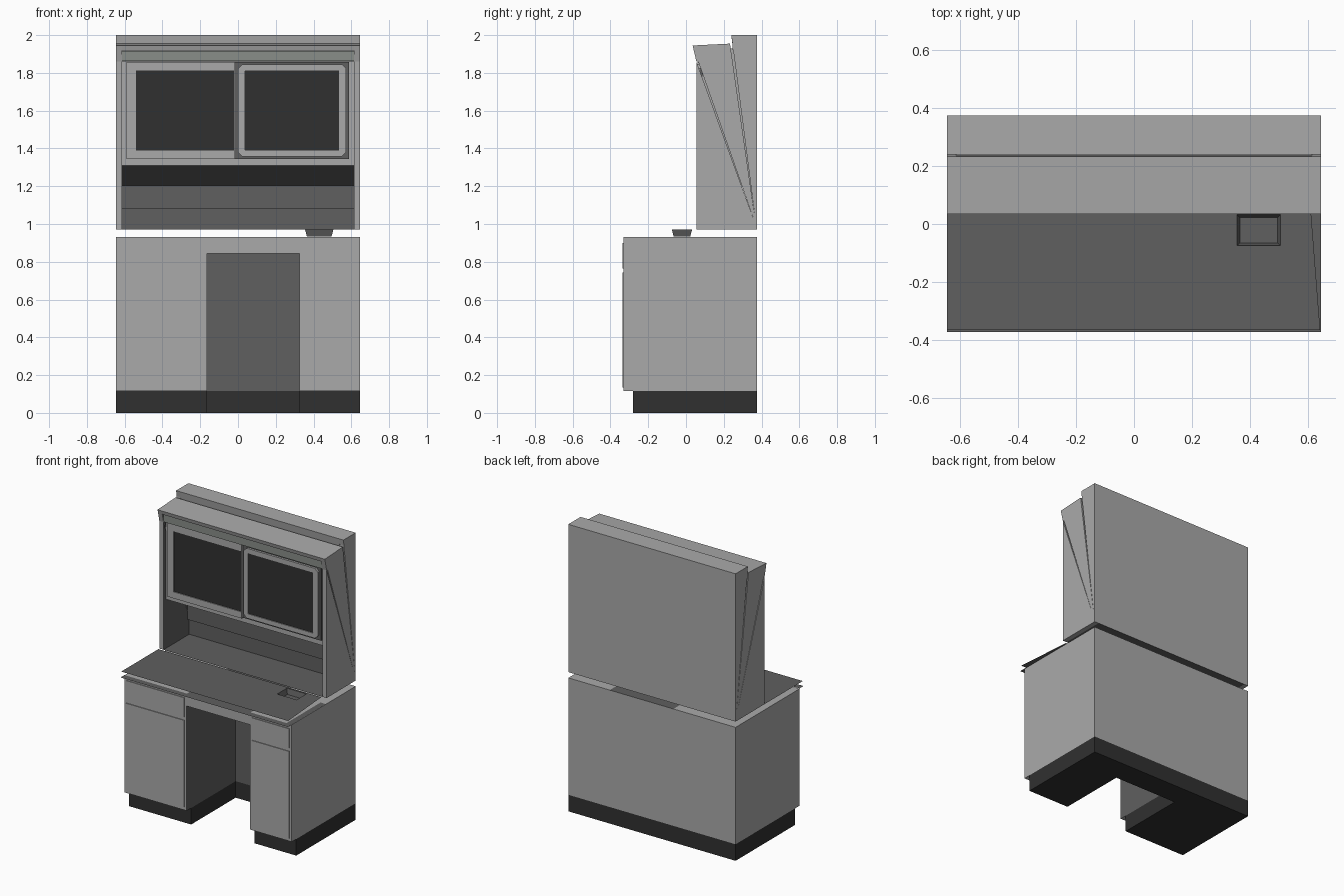
import bpy, bmesh
from mathutils import Vector

cube = bpy.data.objects.get("Cube")
if cube:
    bpy.data.objects.remove(cube)


def material(name, r, g, b):
    m = bpy.data.materials.new(name)
    m.use_nodes = True
    m.diffuse_color = (r, g, b, 1)
    m.node_tree.nodes["Principled BSDF"].inputs["Base Color"].default_value = (r, g, b, 1)
    return m


LIGHT = material("light grey laminate", 0.4, 0.4, 0.4)
MID = material("mid grey worktop", 0.115, 0.115, 0.115)
DARK = material("dark charcoal", 0.03, 0.03, 0.03)
LENS = material("lamp lens grey", 0.25, 0.27, 0.25)


def finish(name, bm, mats, rule=None, recalc=True):
    """Turn a bmesh into an object; rule picks the material from a face."""
    if recalc:
        bmesh.ops.recalc_face_normals(bm, faces=bm.faces)
    bm.normal_update()
    if rule:
        for f in bm.faces:
            f.material_index = int(rule(f))
    mesh = bpy.data.meshes.new(name)
    bm.to_mesh(mesh)
    bm.free()
    for m in mats:
        mesh.materials.append(m)
    ob = bpy.data.objects.new(name, mesh)
    bpy.context.collection.objects.link(ob)
    return ob


def box(name, x, y, z, mats, rule=None):
    bm = bmesh.new()
    bmesh.ops.create_cube(bm, size=1)
    for v in bm.verts:
        v.co = Vector([a[0] + (c + 0.5) * (a[1] - a[0]) for a, c in zip((x, y, z), v.co)])
    return finish(name, bm, mats, rule)


def extrude_x(name, profile, x0, x1, mats, rule=None):
    """Sweep a (y, z) outline from x0 to x1."""
    bm = bmesh.new()
    face = bm.faces.new([bm.verts.new((x0, y, z)) for y, z in profile])
    out = bmesh.ops.extrude_face_region(bm, geom=[face])["geom"]
    for v in out:
        if isinstance(v, bmesh.types.BMVert):
            v.co.x = x1
    return finish(name, bm, mats, rule)


def sheet_down(name, points, z, mat):
    """Single-sided flat sheet facing down, outline given counter-clockwise."""
    bm = bmesh.new()
    bm.faces.new([bm.verts.new((x, y, z)) for x, y in reversed(points)])
    return finish(name, bm, [mat], recalc=False)


def rect(x0, x1, a, b, cut=0.0):
    """Rectangle outline, with corners optionally cut off."""
    if not cut:
        return [(x0, a), (x1, a), (x1, b), (x0, b)]
    c = cut
    return [(x0 + c, a), (x1 - c, a), (x1, a + c), (x1, b - c),
            (x1 - c, b), (x0 + c, b), (x0, b - c), (x0, a + c)]


def frame(name, outer, inner, y0, y1, mat):
    """Picture frame between two outlines, with depth from y0 to y1."""
    bm = bmesh.new()
    rings = [[bm.verts.new((x, y, z)) for x, z in pts]
             for pts, y in ((outer, y1), (outer, y0), (inner, y0), (inner, y1))]
    n = len(outer)
    for a, b in zip(rings, rings[1:] + rings[:1]):
        for i in range(n):
            j = (i + 1) % n
            bm.faces.new((a[i], a[j], b[j], b[i]))
    return finish(name, bm, [mat])


HALF, BACK, FRONT = 0.645, 0.375, -0.33
KNEE_L, KNEE_R, KNEE_BACK = -0.165, 0.325, 0.21
KICK, CAB_TOP, TOP = 0.115, 0.93, 0.97

# Base pedestals, their kicks, and drawer and door fronts
for side, x0, x1, inward in (("right", -HALF, KNEE_L, 1), ("left", KNEE_R, HALF, -1)):
    box(side + "_pedestal", (x0, x1), (FRONT, BACK), (KICK, CAB_TOP), [LIGHT, MID],
        lambda f: f.normal.x * inward > 0.5)
    box(side + "_kick", (x0, x1), (-0.28, BACK), (0, KICK), [DARK])
    for part, z in (("drawer", (0.765, 0.9)), ("door", (0.135, 0.742))):
        box(side + "_" + part, (x0 + 0.016, x1 - 0.018), (FRONT - 0.005, FRONT), z, [LIGHT])

# Knee space
box("knee_back", (KNEE_L, KNEE_R), (KNEE_BACK, BACK), (KICK, CAB_TOP), [LIGHT, MID],
    lambda f: f.normal.y < 0.5)
box("knee_kick", (KNEE_L, KNEE_R), (KNEE_BACK, BACK), (0, KICK), [DARK])
box("knee_rail", (KNEE_L, KNEE_R), (FRONT, KNEE_BACK), (0.845, CAB_TOP), [LIGHT, MID],
    lambda f: f.normal.y > -0.5)

# Worktop sheet running down into the basin
bm = bmesh.new()
loops = [
    ([(-HALF, -0.365), (0.642, -0.365), (0.61, 0.045), (-HALF, 0.045)], TOP),
    (rect(0.355, 0.505, -0.075, 0.032), TOP),
    (rect(0.365, 0.495, -0.065, 0.022), CAB_TOP + 0.003),
]
rings = [[bm.verts.new((x, y, z)) for x, y in pts] for pts, z in loops]
for a, b in zip(rings, rings[1:]):
    for i in range(4):
        j = (i + 1) % 4
        bm.faces.new((a[i], a[j], b[j], b[i]))
bm.faces.new(rings[-1])
finish("worktop_with_basin", bm, [MID], recalc=False)

# Underside of the worktop overhang
sheet_down("worktop_underside",
           [(-HALF, -0.373), (HALF, -0.373), (HALF, 0.045), (0.605, 0.045),
            (0.605, FRONT), (-HALF, FRONT)], CAB_TOP + 0.002, MID)

# Hutch end panels, fanned out from the lower back corner
end = [(BACK, TOP), (BACK, 2), (0.24, 2), (0.367, 1.02), (0.233, 1.955),
       (0.035, 1.945), (0.36, 1.02), (0.055, 1.86), (0.055, TOP)]
for name, outer, inner in (("right", -HALF, -0.613), ("left", HALF, 0.613)):
    extrude_x(name + "_hutch_end", end, outer, inner, [LIGHT, MID],
              lambda f: f.normal.x * outer < -0.3)

# Hutch body: back box, sloped canopy, cupboard and open shelf recess
body = [(BACK, TOP), (BACK, 2), (0.24, 2), (0.248, 1.93), (0.236, 1.93), (0.233, 1.955),
        (0.035, 1.945), (0.042, 1.918), (0.062, 1.918), (0.062, 1.86), (0.085, 1.86),
        (0.085, 1.31), (0.3, 1.205), (0.32, 1.205), (0.32, 1.08), (0.338, 1.08), (0.338, TOP)]
extrude_x("hutch_body", body, -0.613, 0.613, [LIGHT, MID],
          lambda f: f.calc_center_median().z < 1.3 and f.normal.y < 0.5 and abs(f.normal.x) < 0.5)
for name, x0, x1 in (("right", -HALF, -0.613), ("left", 0.613, HALF)):
    extrude_x(name + "_canopy_end", [(0.233, 1.955), (0.035, 1.945), (0.055, 1.86), (0.225, 1.86)],
              x0, x1, [LIGHT])
    box(name + "_back_end", (x0, x1), (0.245, BACK), (1.92, 2), [LIGHT])
box("canopy_lamp", (-0.613, 0.613), (0.054, 0.062), (1.862, 1.916), [LENS])
sheet_down("hutch_floor", rect(-HALF, HALF, 0.055, BACK), TOP, MID)

# Cupboard doors: frames around dark panes
box("left_door_surround", (-0.015, 0.587), (0.077, 0.085), (1.345, 1.858), [MID])
frame("left_door_frame", rect(0.0, 0.572, 1.358, 1.845, 0.022),
      rect(0.035, 0.535, 1.39, 1.812, 0.002), 0.062, 0.078, LIGHT)
box("left_door_pane", (0.034, 0.537), (0.068, 0.077), (1.388, 1.814), [DARK])
frame("right_door_frame", rect(-0.59, -0.015, 1.345, 1.858),
      rect(-0.54, -0.022, 1.39, 1.812), 0.062, 0.085, LIGHT)
box("right_door_pane", (-0.542, -0.02), (0.068, 0.077), (1.388, 1.814), [DARK])
